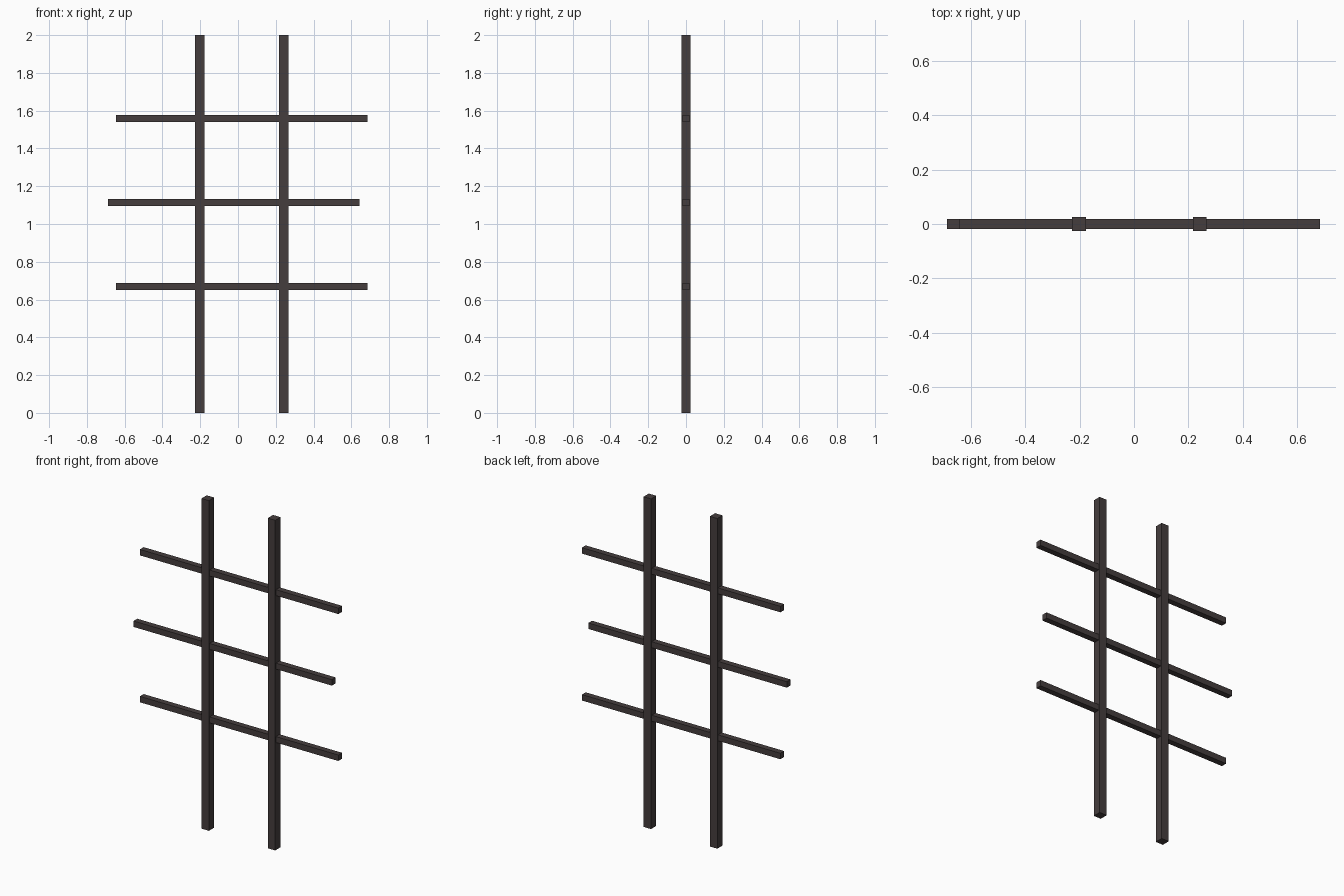
import bpy

if "Cube" in bpy.data.objects:
    bpy.data.objects.remove(bpy.data.objects["Cube"])

# Dark iron colour
iron = bpy.data.materials.new("dark iron")
iron.diffuse_color = (0.06, 0.048, 0.048, 1)
iron.use_nodes = True
iron.node_tree.nodes["Principled BSDF"].inputs["Base Color"].default_value = iron.diffuse_color


def bar(name, size, loc):
    bpy.ops.mesh.primitive_cube_add(size=1, location=loc)
    ob = bpy.context.object
    ob.name = name
    ob.scale = size
    bpy.ops.object.transform_apply(location=False, rotation=False, scale=True)
    ob.data.materials.append(iron)
    return ob


# Two upright square posts
for side, x in (("left", -0.2025), ("right", 0.242)):
    bar(side + "_post", (0.05, 0.05, 2), (x, 0, 1))

# Three thinner cross bars, the middle one shifted left
for level, x, z in (("lower", 0.02, 0.669), ("middle", -0.023, 1.114), ("upper", 0.02, 1.559)):
    bar(level + "_rail", (1.33, 0.036, 0.036), (x, 0, z))
